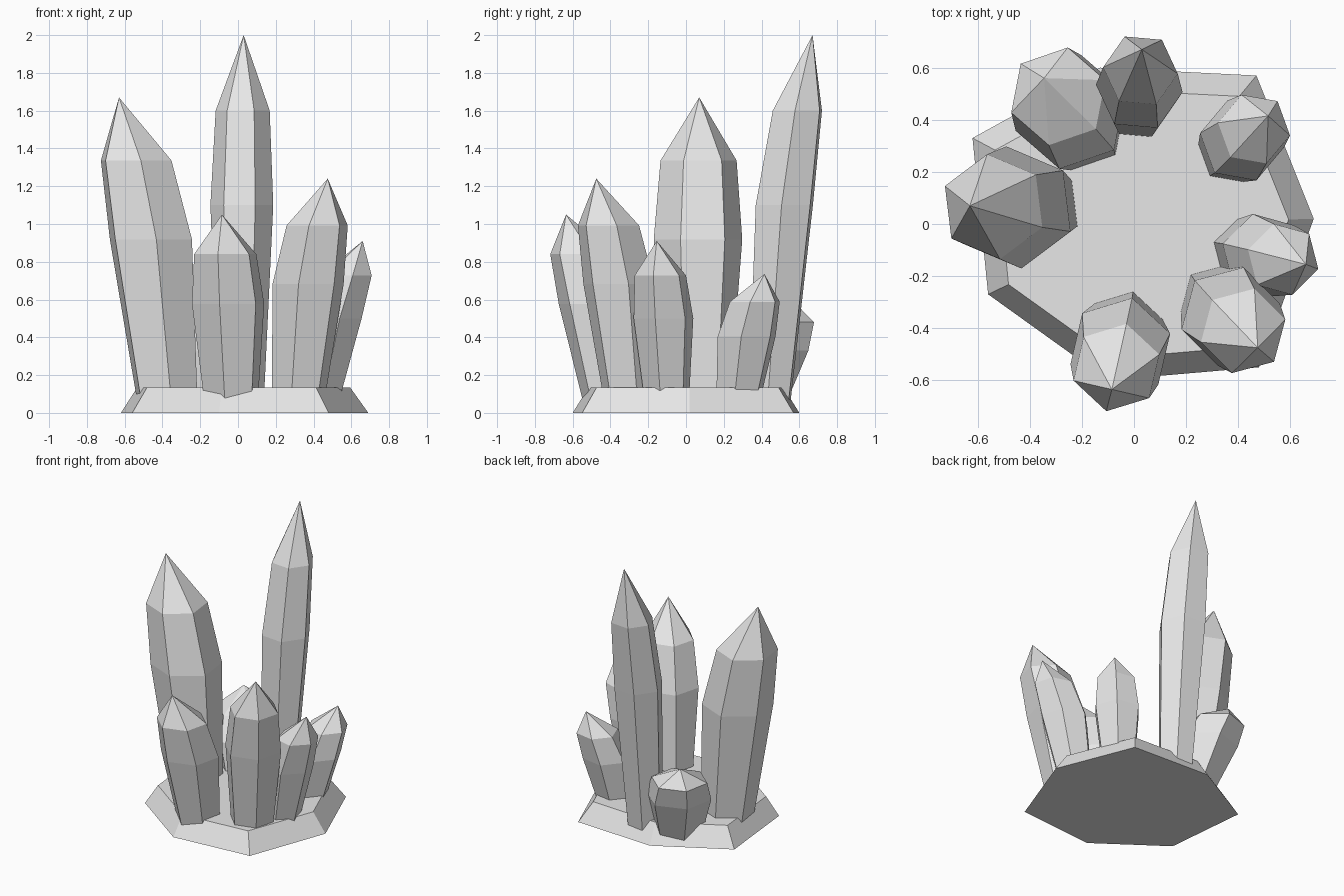
import bpy
from math import cos, sin, radians

if "Cube" in bpy.data.objects:
    bpy.data.objects.remove(bpy.data.objects["Cube"])

grey = bpy.data.materials.new("pale grey stone")
grey.diffuse_color = (0.8, 0.8, 0.8, 1)
grey.use_nodes = True
grey.node_tree.nodes["Principled BSDF"].inputs["Base Color"].default_value = grey.diffuse_color


def loft(name, rings, tip=None):
    """Flat-faced solid through stacked rings, closed by a cap or a tip."""
    n = len(rings[0])
    verts = [v for ring in rings for v in ring]
    faces = [tuple(reversed(range(n)))]
    for k in range(len(rings) - 1):
        for i in range(n):
            j = (i + 1) % n
            faces.append((k * n + i, k * n + j, (k + 1) * n + j, (k + 1) * n + i))
    last = (len(rings) - 1) * n
    if tip:
        verts.append(tip)
        faces += [(last + i, last + (i + 1) % n, len(verts) - 1) for i in range(n)]
    else:
        faces.append(tuple(range(last, last + n)))
    mesh = bpy.data.meshes.new(name)
    mesh.from_pydata(verts, [], faces)
    mesh.materials.append(grey)
    obj = bpy.data.objects.new(name, mesh)
    bpy.context.collection.objects.link(obj)
    return obj


# Rock base: irregular seven-sided slab with sloping sides
outline = [(0.69, 0.02), (0.47, 0.57), (-0.13, 0.60), (-0.62, 0.33),
           (-0.56, -0.27), (-0.10, -0.60), (0.48, -0.55)]
loft("rock_base", [[(x * s, y * s, z) for x, y in outline]
                   for s, z in ((1, 0), (0.86, 0.135))])


# Crystals: six-sided, bending outward, widest at mid height
def crystal(name, foot, tip, height, radius, turn):
    def centre(f):
        return [a + (b - a) * f for a, b in zip(foot, tip)]

    rings = []
    # (share of lean, share of height, share of radius)
    for lean, h, r in ((0, 0.0, 0.72), (0.35, 0.55, 1.0), (0.65, 0.8, 0.86)):
        cx, cy = centre(lean)
        rings.append([(cx + radius * r * cos(radians(turn + 60 * i)),
                       cy + radius * r * sin(radians(turn + 60 * i)),
                       max(h * height, 0.02)) for i in range(6)])
    loft(name, rings, (tip[0], tip[1], height))


crystal("crystal_left", (-0.37, 0.06), (-0.63, 0.07), 1.67, 0.236, 37)
crystal("crystal_tall_back", (0.015, 0.44), (0.03, 0.67), 2.0, 0.167, 55)
crystal("crystal_short_back", (-0.19, 0.36), (-0.345, 0.56), 0.6, 0.222, 19)
crystal("crystal_back_right", (0.36, 0.27), (0.515, 0.415), 0.735, 0.163, 50)
crystal("crystal_right", (0.41, -0.10), (0.66, -0.155), 0.91, 0.163, 44.5)
crystal("crystal_front_right", (0.315, -0.29), (0.475, -0.475), 1.24, 0.195, 15)
crystal("crystal_front", (-0.035, -0.395), (-0.085, -0.635), 1.05, 0.2, 17)
